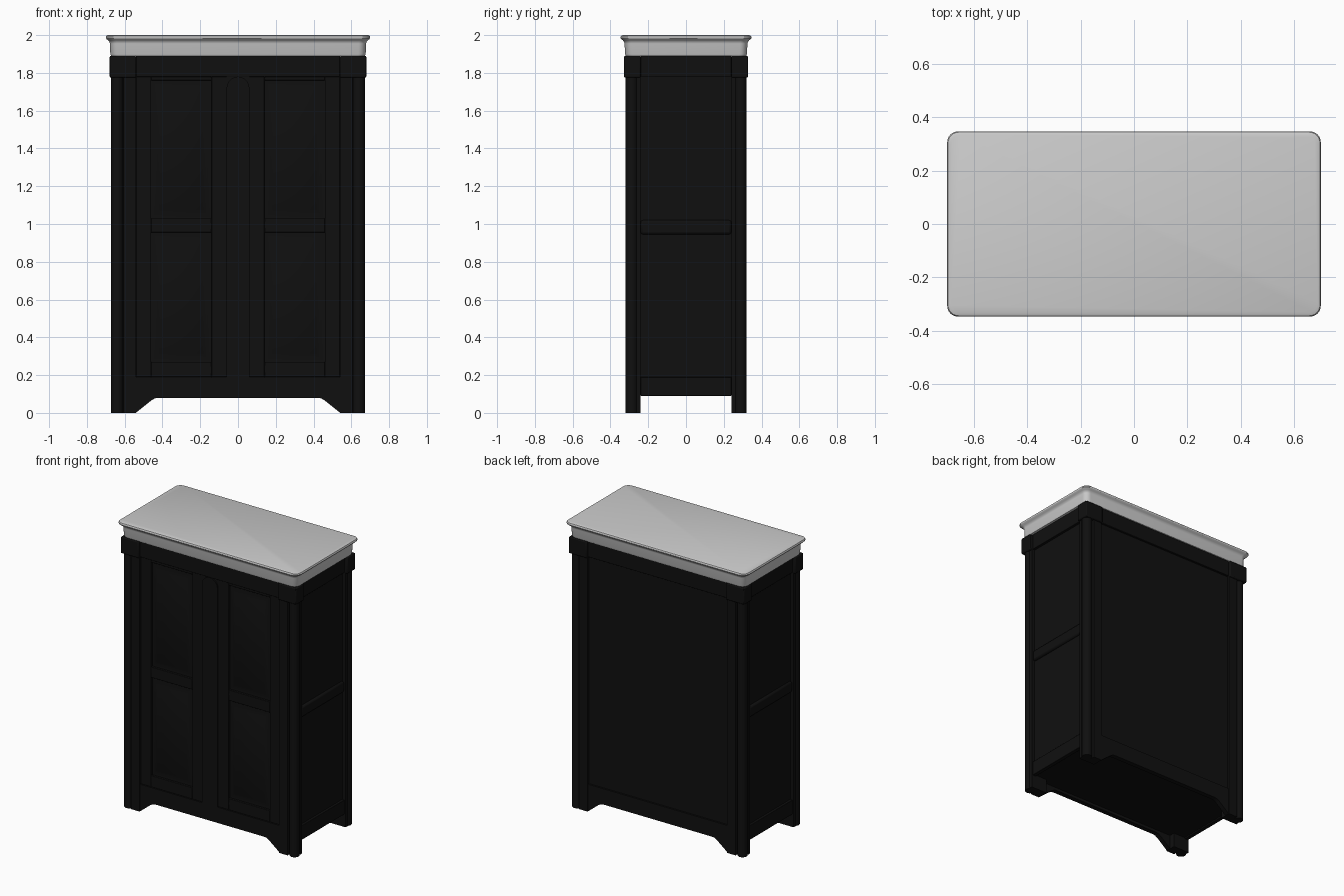
import bpy, bmesh
from math import sin, cos, pi

if "Cube" in bpy.data.objects:
    bpy.data.objects.remove(bpy.data.objects["Cube"])

black = bpy.data.materials.new("black_paint")
black.diffuse_color = (0.005, 0.005, 0.005, 1)
black.use_nodes = True
black.node_tree.nodes["Principled BSDF"].inputs["Base Color"].default_value = black.diffuse_color


def finish(name, bm, mat=black, bevel=0.0):
    bmesh.ops.recalc_face_normals(bm, faces=bm.faces[:])
    me = bpy.data.meshes.new(name)
    bm.to_mesh(me)
    bm.free()
    ob = bpy.data.objects.new(name, me)
    bpy.context.collection.objects.link(ob)
    if mat:
        me.materials.append(mat)
    if bevel:
        m = ob.modifiers.new("bevel", 'BEVEL')
        m.width, m.segments = bevel, 2
    bpy.ops.object.select_all(action='DESELECT')
    ob.select_set(True)
    bpy.context.view_layer.objects.active = ob
    bpy.ops.object.shade_smooth_by_angle()
    return ob


def loft(name, rings, mat=black, bevel=0.0):
    """Skin matching point rings and cap both ends."""
    bm = bmesh.new()
    vs = [[bm.verts.new(p) for p in r] for r in rings]
    n = len(vs[0])
    for a, b in zip(vs, vs[1:]):
        for i in range(n):
            bm.faces.new((a[i], a[(i + 1) % n], b[(i + 1) % n], b[i]))
    bm.faces.new(vs[0])
    bm.faces.new(vs[-1])
    return finish(name, bm, mat, bevel)


def box(name, x, y, z, bevel=0.003):
    pts = [(x[0], y[0]), (x[1], y[0]), (x[1], y[1]), (x[0], y[1])]
    return loft(name, [[(px, py, h) for px, py in pts] for h in z], bevel=bevel)


def prism_y(name, pts, y0, y1, bevel=0.0):
    return loft(name, [[(x, y, z) for x, z in pts] for y in (y0, y1)], bevel=bevel)


def rounded_rect(hx, hy, r, z, n=6):
    pts = []
    for k, (sx, sy) in enumerate([(1, 1), (-1, 1), (-1, -1), (1, -1)]):
        for i in range(n + 1):
            a = (k + i / n) * pi / 2
            pts.append((sx * (hx - r) + r * cos(a), sy * (hy - r) + r * sin(a), z))
    return pts


# Moulded crown: half width and height up the profile
profile = [(0.672, 1.89), (0.676, 1.90), (0.678, 1.955), (0.681, 1.965), (0.688, 1.973),
           (0.694, 1.977), (0.699, 1.983), (0.70, 1.989), (0.697, 1.996), (0.688, 2.0)]
loft("crown", [rounded_rect(h, h - 0.353, 0.04, z) for h, z in profile], mat=None)

# Corner posts with notched corner, round corner column and cap block
for sx, side in ((-1, "left"), (1, "right")):
    for sy, end in ((-1, "front"), (1, "back")):
        tag = f"{end}_{side}"
        outline = [(0.54, 0.24), (0.664, 0.24), (0.664, 0.262), (0.64, 0.262),
                   (0.64, 0.285), (0.605, 0.285), (0.605, 0.316), (0.54, 0.316)]
        loft(f"post_{tag}", [[(sx * x, sy * y, z) for x, y in outline] for z in (0, 1.8)])
        col = [(sx * 0.64 + 0.032 * cos(i * pi / 12), sy * 0.288 + 0.032 * sin(i * pi / 12))
               for i in range(24)]
        loft(f"column_{tag}", [[(x, y, z) for x, y in col] for z in (0, 1.8)])
        xs = sorted((sx * 0.54, sx * 0.679))
        ys = sorted((sy * 0.24, sy * 0.328))
        box(f"cap_block_{tag}", xs, ys, (1.775, 1.89), 0.006)

# Front and back rails, with a bracketed apron below
half = [(0.545, 0.0), (0.535, 0.005), (0.46, 0.065), (0.44, 0.077), (0.42, 0.08)]
apron = [(-0.545, 0.19)] + [(-x, z) for x, z in half] + half[::-1] + [(0.545, 0.19)]
for sy, end in ((-1, "front"), (1, "back")):
    prism_y(f"apron_{end}", apron, sy * 0.28, sy * 0.312)
    ys = sorted((sy * 0.28, sy * 0.314))
    box(f"top_rail_{end}", (-0.54, 0.54), ys, (1.78, 1.89))

# Side panels with bottom, middle and top rails
for sx, side in ((-1, "left"), (1, "right")):
    box(f"side_panel_{side}", sorted((sx * 0.62, sx * 0.64)), (-0.24, 0.24), (0.1, 1.88), 0)
    for part, z, b in (("bottom", (0.09, 0.19), .003), ("middle", (0.945, 1.02), .012),
                       ("top", (1.78, 1.89), .003)):
        box(f"side_{part}_rail_{side}", sorted((sx * 0.63, sx * 0.657)), (-0.24, 0.24), z, b)

# Back panel and floor board
box("back_panel", (-0.54, 0.54), (0.28, 0.30), (0.19, 1.78), 0)
box("floor_board", (-0.63, 0.63), (-0.285, 0.285), (0.10, 0.13), 0)

# Doors: stiles, rails and raised panels
for sx, side in ((-1, "left"), (1, "right")):
    for part, a, b in (("inner", 0.055, 0.14), ("outer", 0.46, 0.54)):
        box(f"door_{side}_{part}_stile", sorted((sx * a, sx * b)), (-0.305, -0.28), (0.19, 1.78))
    for part, z in (("bottom", (0.19, 0.27)), ("middle", (0.955, 1.03)), ("top", (1.76, 1.78))):
        box(f"door_{side}_{part}_rail", sorted((sx * 0.14, sx * 0.46)), (-0.305, -0.28), z)
    for part, z0, z1 in (("lower", 0.27, 0.955), ("upper", 1.03, 1.76)):
        cx, cz, hz = sx * 0.30, (z0 + z1) / 2, (z1 - z0) / 2
        rings = [[(cx + i * (0.16 - d), y, cz + k * (hz - d))
                  for i, k in ((-1, -1), (1, -1), (1, 1), (-1, 1))]
                 for d, y in ((0, -0.275), (0, -0.29), (0.02, -0.29), (0.045, -0.302))]
        loft(f"door_{side}_{part}_panel", rings)

# Centre pilaster with arched top
arch = [(-0.06, 0.19), (0.06, 0.19)] + [
    (0.06 * cos(i * pi / 16), 1.72 + 0.06 * sin(i * pi / 16)) for i in range(17)]
box("centre_stile", (-0.06, 0.06), (-0.305, -0.28), (0.19, 1.78), 0)
prism_y("centre_pilaster", arch, -0.314, -0.30)
